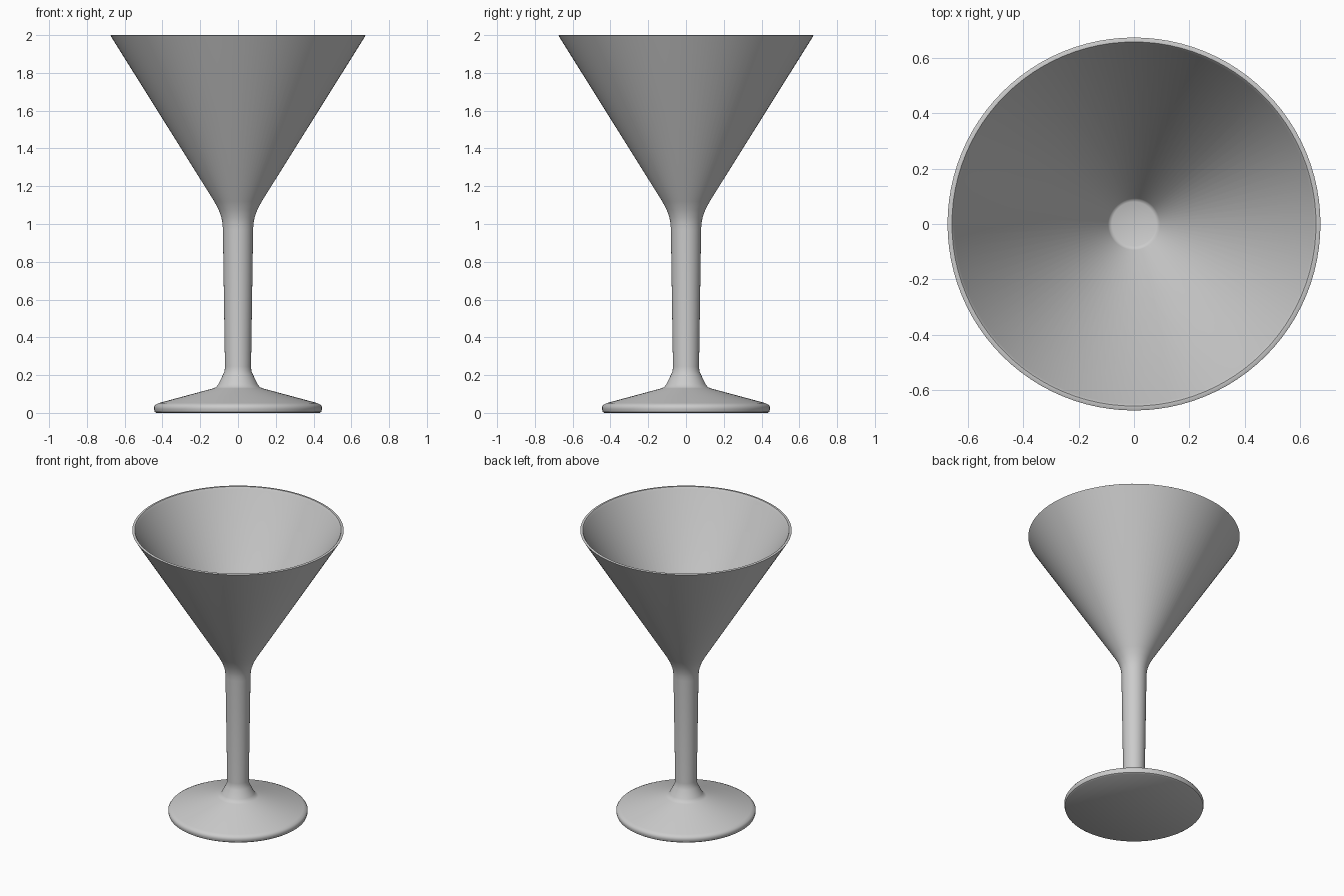
import bpy, bmesh, math

if "Cube" in bpy.data.objects:
    bpy.data.objects.remove(bpy.data.objects["Cube"])

# Half profile (radius, height): foot, stem, outer bowl, rim, inner bowl
foot = [(0, 0), (0.432, 0), (0.441, 0.006), (0.445, 0.02), (0.445, 0.032),
        (0.438, 0.043), (0.42, 0.052), (0.13, 0.13), (0.115, 0.137),
        (0.104, 0.152), (0.078, 0.205), (0.071, 0.222)]
stem = [(0.069, 0.245), (0.080, 0.97)]
bowl_outside = [(0.082, 1.005), (0.088, 1.035), (0.102, 1.075), (0.126, 1.12),
                (0.672, 1.992)]
rim = [(0.675, 1.998), (0.672, 2.0), (0.659, 2.0), (0.654, 1.994)]
bowl_inside = [(0.65, 1.985), (0.094, 1.097), (0.089, 1.09), (0.08, 1.086), (0, 1.085)]


def lathe(name, profile, segments=96):
    """Revolve a half profile around the z axis."""
    bm = bmesh.new()
    verts = [bm.verts.new((r, 0, z)) for r, z in profile]
    edges = [bm.edges.new(pair) for pair in zip(verts, verts[1:])]
    bmesh.ops.spin(bm, geom=verts + edges, cent=(0, 0, 0), axis=(0, 0, 1),
                   angle=math.tau, steps=segments, use_duplicate=False)
    bmesh.ops.remove_doubles(bm, verts=bm.verts, dist=1e-4)
    bmesh.ops.recalc_face_normals(bm, faces=bm.faces)
    mesh = bpy.data.meshes.new(name)
    bm.to_mesh(mesh)
    bm.free()
    obj = bpy.data.objects.new(name, mesh)
    bpy.context.collection.objects.link(obj)
    return obj


# Stemmed glass, one continuous surface
glass = lathe("stemmed_glass", foot + stem + bowl_outside + rim + bowl_inside)
bpy.context.view_layer.objects.active = glass
glass.select_set(True)
bpy.ops.object.shade_smooth_by_angle(angle=math.radians(40))
